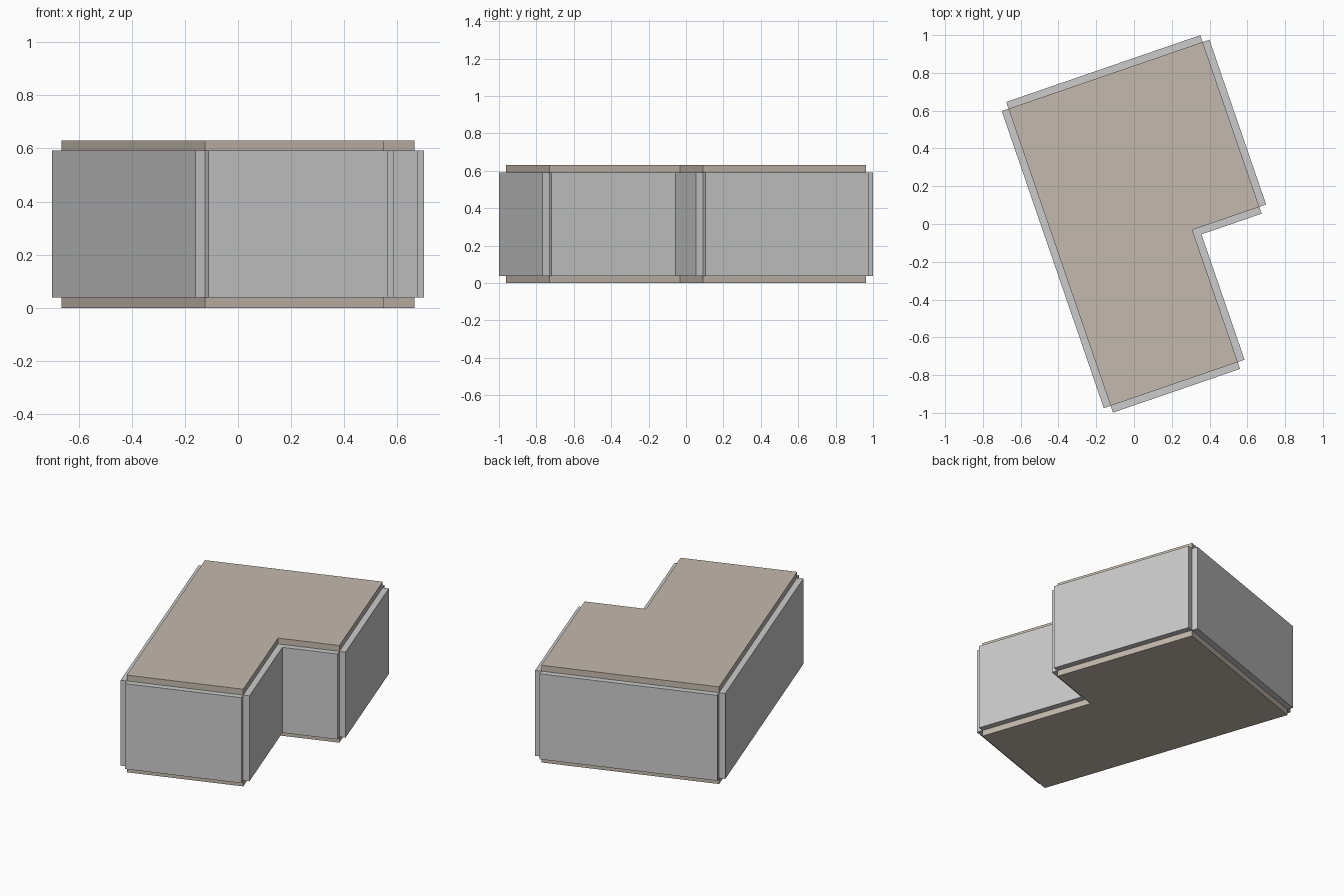
import bpy, bmesh, math
from mathutils import Vector, Matrix

if "Cube" in bpy.data.objects:
    bpy.data.objects.remove(bpy.data.objects["Cube"])

T = 0.038            # panel thickness
Z0, Z1, TOP = 0.038, 0.592, 0.63
ROT = Matrix.Rotation(math.radians(18.97), 2)

# L-shaped floor plan, counter-clockwise, before rotation
PLAN = [Vector(p) for p in [(-0.43, -0.87), (0.282, -0.87), (0.282, -0.13),
                            (0.657, -0.13), (0.657, 0.793), (-0.43, 0.793)]]


def material(name, color):
    m = bpy.data.materials.new(name)
    m.diffuse_color = (*color, 1)
    m.use_nodes = True
    m.node_tree.nodes["Principled BSDF"].inputs["Base Color"].default_value = m.diffuse_color
    return m


def prism(name, outline, z0, z1, mat=None):
    """Closed solid: outline extruded from z0 to z1."""
    bm = bmesh.new()
    verts = [bm.verts.new((*(ROT @ p), z0)) for p in outline]
    face = bm.faces.new(verts)
    ext = bmesh.ops.extrude_face_region(bm, geom=[face], use_keep_orig=True)
    top = [g for g in ext["geom"] if isinstance(g, bmesh.types.BMVert)]
    bmesh.ops.translate(bm, verts=top, vec=(0, 0, z1 - z0))
    bmesh.ops.recalc_face_normals(bm, faces=bm.faces)
    me = bpy.data.meshes.new(name)
    bm.to_mesh(me)
    bm.free()
    if mat:
        me.materials.append(mat)
    ob = bpy.data.objects.new(name, me)
    bpy.context.collection.objects.link(ob)
    return ob


tan = material("slab_tan", (0.55, 0.49, 0.42))

# floor and ceiling slabs
prism("floor_slab", PLAN, 0, Z0, tan)
prism("ceiling_slab", PLAN, Z1, TOP, tan)

# one wall panel outside each edge of the plan, leaving open corner notches
for i, a in enumerate(PLAN):
    b = PLAN[(i + 1) % len(PLAN)]
    d = (b - a).normalized()
    out = Vector((d.y, -d.x)) * T
    prism(f"wall_panel_{i + 1}", [a, a + out, b + out, b], Z0, Z1)
